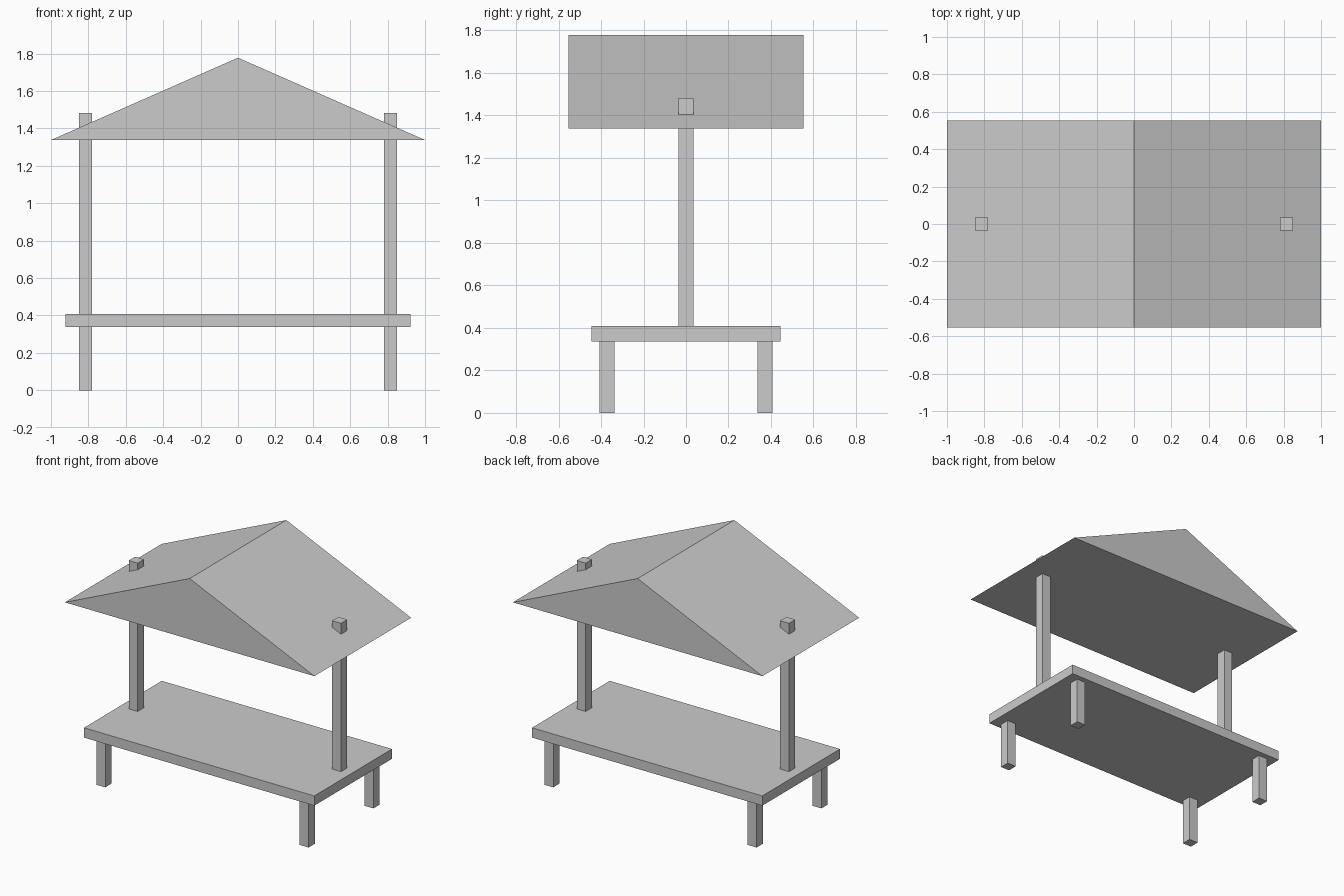
import bpy

if "Cube" in bpy.data.objects:
    bpy.data.objects.remove(bpy.data.objects["Cube"])

def make(name, verts, faces):
    mesh = bpy.data.meshes.new(name)
    mesh.from_pydata(verts, [], faces)
    obj = bpy.data.objects.new(name, mesh)
    bpy.context.collection.objects.link(obj)
    return obj

def box(name, x, y, z0, z1, w, d):
    bpy.ops.mesh.primitive_cube_add(size=1, location=(x, y, (z0 + z1) / 2))
    obj = bpy.context.object
    obj.name = name
    obj.scale = (w, d, z1 - z0)
    bpy.ops.object.transform_apply(location=False, rotation=False, scale=True)
    return obj

POST = 0.071
POST_X = 0.815
LEG_Y = 0.371
TOP_LOW, TOP_HIGH = 0.337, 0.408

# Table top
box("table_top", 0, 0, TOP_LOW, TOP_HIGH, 1.846, 0.89)

# Four short legs and two roof posts
for sx, side in ((-1, "left"), (1, "right")):
    for sy, end in ((-1, "front"), (1, "back")):
        box(f"{end}_{side}_leg", sx * POST_X, sy * LEG_Y, 0, TOP_LOW, POST, POST)
    box(f"{side}_post", sx * POST_X, 0, TOP_HIGH, 1.483, POST, POST)

# Solid gable roof: triangular profile extruded along y
profile = [(-1, 1.338), (1, 1.338), (0, 1.778)]
verts = [(x, y, z) for y in (-0.554, 0.554) for x, z in profile]
make("gable_roof", verts,
     [(0, 1, 2), (5, 4, 3), (0, 3, 4, 1), (1, 4, 5, 2), (2, 5, 3, 0)])
